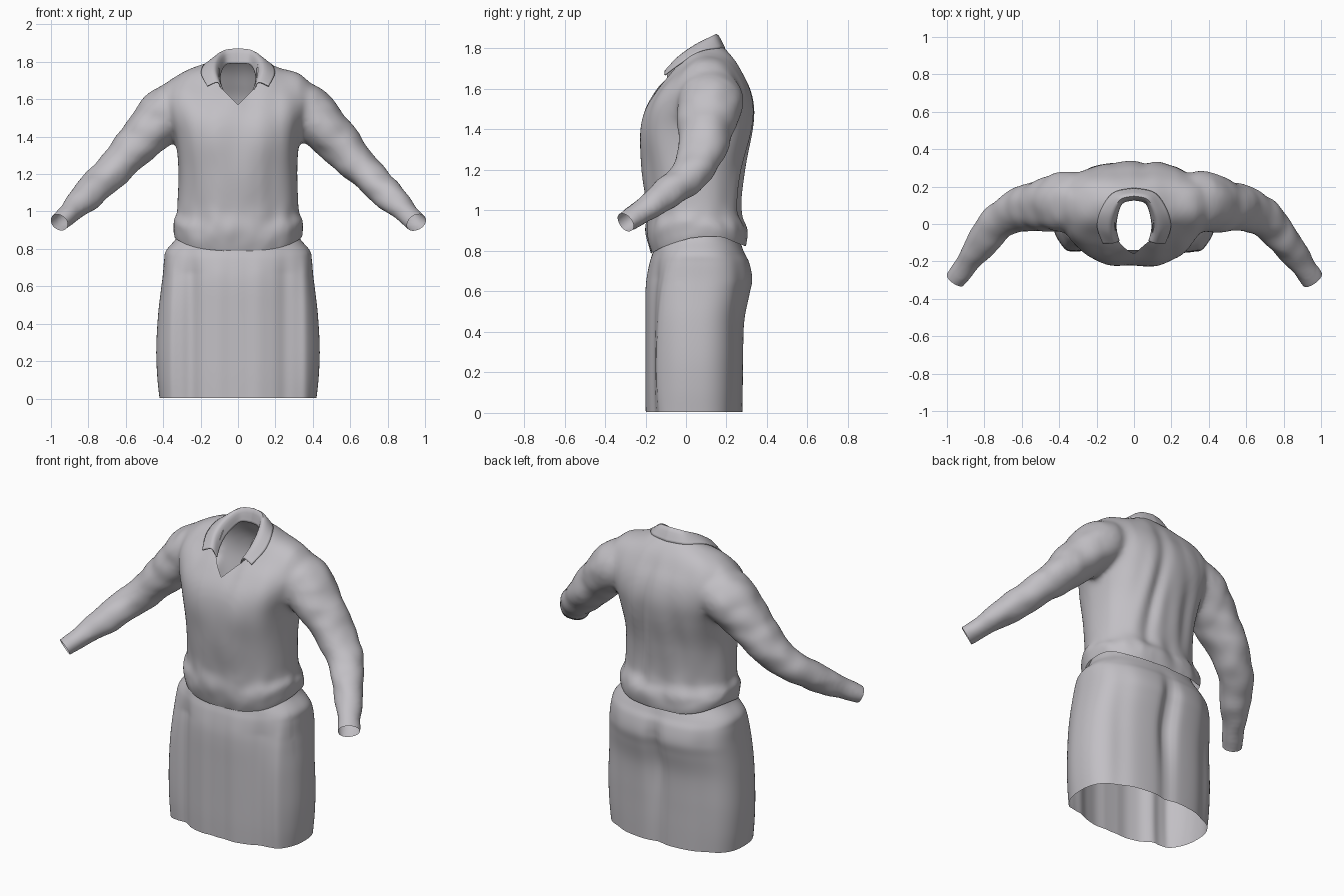
import bpy, bmesh, math
from mathutils import Vector, noise

if "Cube" in bpy.data.objects:
    bpy.data.objects.remove(bpy.data.objects["Cube"])

grey = bpy.data.materials.new("warm_grey_cloth")
grey.diffuse_color = (0.54, 0.525, 0.555, 1)
grey.use_nodes = True
grey.node_tree.nodes["Principled BSDF"].inputs["Base Color"].default_value = grey.diffuse_color


def catmull(rows, steps):
    """Smoothly resample a list of equal-length tuples."""
    out = []
    for i in range(len(rows) - 1):
        a, b = rows[max(i - 1, 0)], rows[i]
        c, d = rows[i + 1], rows[min(i + 2, len(rows) - 1)]
        for s in range(steps):
            t = s / steps
            out.append(tuple(
                0.5 * (2 * q + (r - p) * t + (2 * p - 5 * q + 4 * r - u) * t * t
                       + (3 * q - p - 3 * r + u) * t ** 3)
                for p, q, r, u in zip(a, b, c, d)))
    return out + [tuple(rows[-1])]


def skin(bm, rings, closed=True, caps=False):
    """Bridge successive rings of points with quads."""
    vs = [[bm.verts.new(p) for p in ring] for ring in rings]
    n = len(vs[0])
    for a, b in zip(vs, vs[1:]):
        for j in range(n if closed else n - 1):
            k = (j + 1) % n
            bm.faces.new((a[j], a[k], b[k], b[j]))
    if caps:
        bm.faces.new(vs[0][::-1])
        bm.faces.new(vs[-1])


def oval(z, hw, front, back, power, n=96):
    """Horizontal rounded-box section."""
    cy, hy, e = (front + back) / 2, (back - front) / 2, 2 / power
    pts = []
    for i in range(n):
        c, s = math.cos(math.tau * i / n), math.sin(math.tau * i / n)
        pts.append(Vector((hw * math.copysign(abs(c) ** e, c),
                           cy + hy * math.copysign(abs(s) ** e, s), z)))
    return pts


def make(name, bm, angle=50):
    me = bpy.data.meshes.new(name)
    bm.to_mesh(me)
    bm.free()
    me.materials.clear()
    me.materials.append(grey)
    ob = bpy.data.objects.new(name, me)
    bpy.context.collection.objects.link(ob)
    bpy.ops.object.select_all(action='DESELECT')
    ob.select_set(True)
    bpy.context.view_layer.objects.active = ob
    bpy.ops.object.shade_smooth_by_angle(angle=math.radians(angle))
    return ob


def gauss(v, width):
    return math.exp(-(v / width) ** 2)


# Shirt body: closed loft from hem to neck
bm = bmesh.new()
body = [(.75, .33, -.155, .28, 2.5), (.82, .345, -.18, .30, 2.5), (.90, .345, -.195, .30, 2.4),
        (1.0, .322, -.187, .272, 2.3), (1.2, .318, -.213, .29, 2.3), (1.38, .335, -.222, .325, 2.5),
        (1.5, .37, -.20, .335, 2.6), (1.6, .395, -.14, .315, 2.6), (1.68, .385, -.07, .275, 2.5),
        (1.74, .31, -.025, .24, 2.3), (1.79, .18, .01, .20, 2), (1.82, .10, .03, .17, 2)]
skin(bm, [oval(*r) for r in catmull(body, 5)], caps=True)

# Sleeves: tapering tubes bent at the elbow (x, y, z, radius)
arm = [(.20, .12, 1.60, .12), (.36, .118, 1.535, .148), (.49, .098, 1.415, .124),
       (.60, .08, 1.295, .107), (.71, .02, 1.182, .09), (.82, -.11, 1.07, .077),
       (.90, -.22, .992, .06), (.955, -.297, .94, .052), (.998, -.357, .90, .052)]
path = catmull(arm, 6)
for side in (1, -1):
    rings = []
    for i, (x, y, z, r) in enumerate(path):
        p, q = path[max(i - 1, 0)], path[min(i + 1, len(path) - 1)]
        rot = (Vector(q[:3]) - Vector(p[:3])).to_track_quat('Z', 'Y')
        ring = []
        for k in range(32):
            a = math.tau * k / 32
            v = Vector((x, y, z)) + rot @ Vector((1.12 * r * math.cos(a), r * math.sin(a), 0))
            ring.append((v.x * side, v.y, v.z))
        rings.append(ring)
    skin(bm, rings, caps=True)
bmesh.ops.recalc_face_normals(bm, faces=bm.faces)
shell = make("shirt_blank", bm)

# Fuse body and sleeves into one soft surface
fuse = shell.modifiers.new("fuse", 'REMESH')
fuse.mode = 'VOXEL'
fuse.voxel_size = 0.014
soft = shell.modifiers.new("soft", 'SMOOTH')
soft.factor = 0.5
soft.iterations = 14
dg = bpy.context.evaluated_depsgraph_get()
fused = bpy.data.meshes.new_from_object(shell.evaluated_get(dg))
bm = bmesh.new()
bm.from_mesh(fused)
bpy.data.objects.remove(shell)
bm.normal_update()

# Cloth folds: long drapes on the body, crumples on the sleeves and waist
moves = []
for v in bm.verts:
    x, y, z = v.co
    arm_w = min(1, max(0, (abs(x) - .33) / .1))
    drape = .011 * noise.noise(Vector((x * 9, y * 7, z * 2.5)))
    crumple = .010 * noise.noise(Vector((x * 9 + 3, y * 8, z * 11)))
    d = drape * (1 - arm_w) + crumple * arm_w
    if abs(x) < .45:
        d += .010 * gauss(z - .92, .09) * noise.noise(Vector((x * 12, y * 12, z * 9)))
        if y > .12:
            lean = x - .08 - .12 * (1.35 - z)
            d += gauss(z - 1.25, .3) * (.012 * gauss(lean - .07, .04) - .018 * gauss(lean, .035)
                                        - .010 * gauss(x + .14, .05))
        elif y < -.05:
            d += .008 * gauss(abs(x) - .15, .1) * gauss(z - 1.38, .12)
    moves.append((v, v.normal * d))
for v, m in moves:
    v.co += m


def cut(co, no, clear=False, pick=lambda f: True):
    faces = [f for f in bm.faces if pick(f.calc_center_median())]
    geom = set(faces)
    for f in faces:
        geom.update(f.edges)
        geom.update(f.verts)
    bmesh.ops.bisect_plane(bm, geom=list(geom), plane_co=co, plane_no=no, clear_outer=clear)


# Open hem and cuffs
cut((0, 0, .80), (0, 0, -1), True)
for side in (1, -1):
    cut((.955 * side, -.297, .94), (.5 * side, -.70, -.45), True,
        lambda c: c.x * side > .8)

# Open neck: V at the front and round hole at the top
for side in (1, -1):
    cut((0, 0, 1.57), (side, 0, -1.0), pick=lambda c: c.y < .05 and c.z > 1.5)
    cut((.1 * side, 0, 1.6), (side, 0, 0), pick=lambda c: c.y < .05 and c.z > 1.5)
gone = []
for f in bm.faces:
    c = f.calc_center_median()
    in_v = c.y < .05 and abs(c.x) < min(.1, c.z - 1.57)
    in_hole = c.z > 1.7 and (c.x / .105) ** 2 + ((c.y - .03) / .12) ** 2 < 1
    if in_v or in_hole:
        gone.append(f)
bmesh.ops.delete(bm, geom=gone, context='FACES')

# Raise the hem at the sides and back
for v in bm.verts:
    x, y, z = v.co
    if abs(x) < .5 and z < 1.0:
        w = (1.0 - z) / .2
        v.co.z += w * (.06 * min(1, abs(x) / .34) ** 4 - .012 * gauss(x, .2) * (y < 0)
                       + .025 * min(1, max(0, y / .2)))
make("shirt", bm, 60)

# Collar: inner stand, fold line and outer leaf, mirrored
inner = [(0, .13, 1.79), (.065, .11, 1.785), (.093, .03, 1.74), (.095, -.035, 1.69), (.08, -.09, 1.645)]
fold = [(0, .15, 1.868), (.075, .13, 1.858), (.118, .045, 1.815), (.128, -.04, 1.755), (.108, -.10, 1.69)]
leaf = [(0, .19, 1.80), (.11, .165, 1.80), (.175, .075, 1.787), (.195, -.015, 1.735), (.165, -.105, 1.67)]
lines = [catmull(l, 6) for l in (inner, fold, leaf)]
bm = bmesh.new()
skin(bm, [catmull(three, 5) for three in zip(*lines)], closed=False)
bmesh.ops.recalc_face_normals(bm, faces=bm.faces)
collar = make("collar", bm, 60)
mirror = collar.modifiers.new("mirror", 'MIRROR')
mirror.merge_threshold = .002
thick = collar.modifiers.new("thick", 'SOLIDIFY')
thick.thickness = .008
thick.offset = 0

# Skirt: open tube with hip shape, seat cleft and hollows beside the front panel
skirt = [(.004, .42, -.198, .28, 2.6), (.12, .432, -.20, .282, 2.6), (.27, .437, -.20, .284, 2.6),
         (.45, .427, -.20, .29, 2.6), (.58, .412, -.20, .315, 2.6), (.66, .402, -.195, .33, 2.6),
         (.74, .395, -.18, .315, 2.6), (.79, .385, -.165, .29, 2.5), (.85, .335, -.15, .265, 2.4),
         (.90, .31, -.14, .25, 2.3)]
bm = bmesh.new()
rings = []
for row in catmull(skirt, 6):
    ring = oval(*row, n=160)
    for p in ring:
        x, y, z = p
        fade = min(1, max(0, (.82 - z) / .15))
        if y > .1:
            p.y -= fade * (.045 * gauss(x, .045) * (.35 + .65 * gauss(z - .5, .25))
                           + .010 * gauss(abs(x) - .30, .05))
        elif y < -.03:
            depth = .035 if x < 0 else .022
            p.y += fade * (depth * gauss(abs(x) - .25, .045) + .003 * math.sin(abs(x) * 45))
            p.y -= fade * .012 * gauss(abs(x) - .36, .03)
    rings.append(ring)
skin(bm, rings)
bmesh.ops.recalc_face_normals(bm, faces=bm.faces)
make("skirt", bm, 60)
